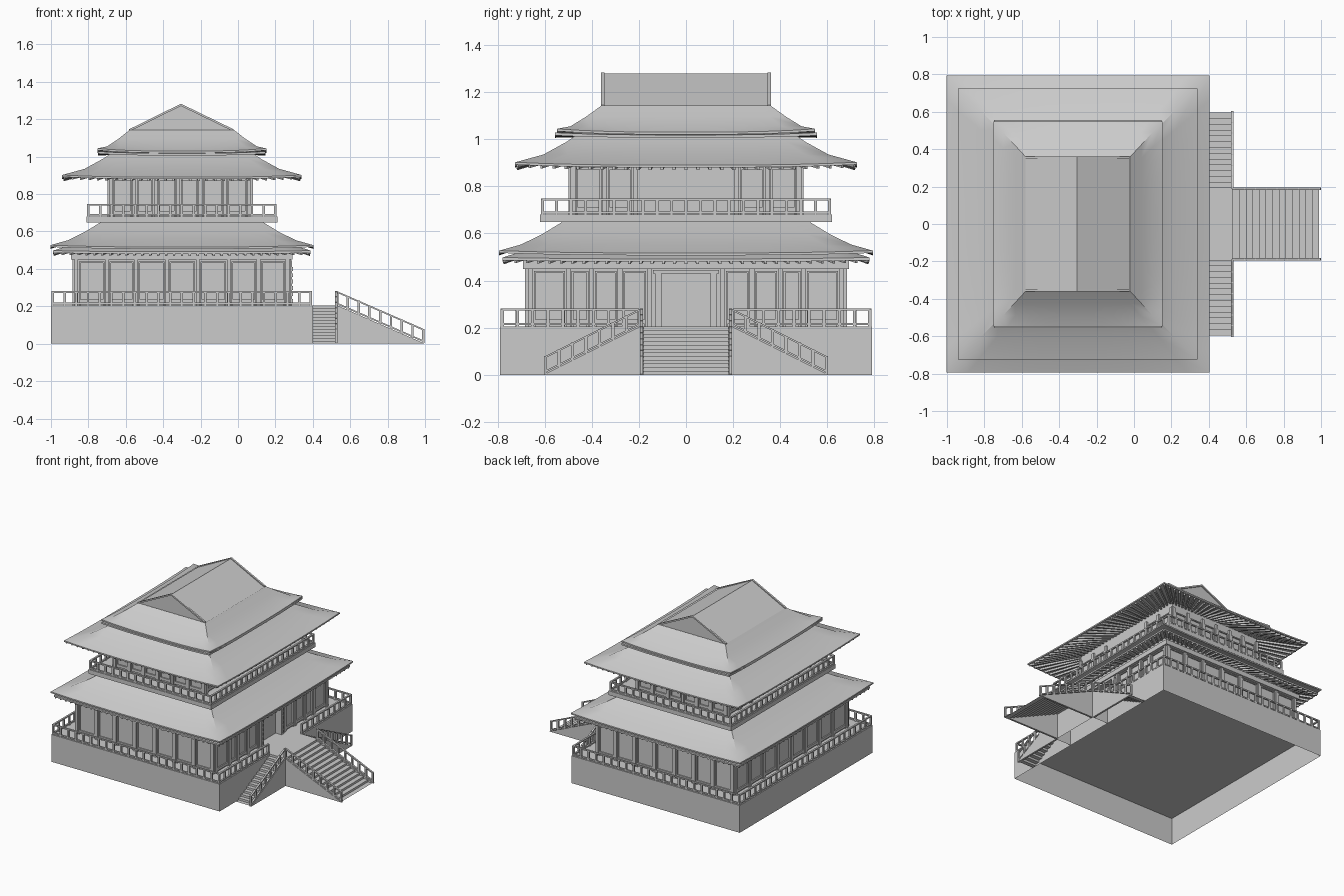
import bpy, bmesh
from mathutils import Vector

if "Cube" in bpy.data.objects:
    bpy.data.objects.remove(bpy.data.objects["Cube"])

CX = -0.30  # centre of the building in x (stairs extend to +x)
HEX = [(0, 3, 2, 1), (0, 1, 5, 4), (1, 2, 6, 5), (2, 3, 7, 6), (3, 0, 4, 7), (4, 5, 6, 7)]


def hexa(bm, pts, bottom=True):
    v = [bm.verts.new(p) for p in pts]
    for f in HEX[0 if bottom else 1:]:
        bm.faces.new([v[i] for i in f])


def box(bm, x0, x1, y0, y1, z0, z1, bottom=True):
    c = [(x0, y0), (x1, y0), (x1, y1), (x0, y1)]
    hexa(bm, [(x, y, z) for z in (z0, z1) for x, y in c], bottom)


def beam(bm, p, q, w, h):
    """Bar from p to q, width w (horizontal), height h (vertical)."""
    p, q = Vector(p), Vector(q)
    d = q - p
    s = Vector((d.y, -d.x, 0)).normalized() * w / 2
    u = Vector((0, 0, h / 2))
    hexa(bm, [p - s - u, p + s - u, q + s - u, q - s - u, p - s + u, p + s + u, q + s + u, q - s + u])


def finish(name, bm, smooth=False):
    bmesh.ops.recalc_face_normals(bm, faces=bm.faces)
    me = bpy.data.meshes.new(name)
    bm.to_mesh(me)
    bm.free()
    ob = bpy.data.objects.new(name, me)
    bpy.context.collection.objects.link(ob)
    if smooth:
        bpy.ops.object.select_all(action='DESELECT')
        ob.select_set(True)
        bpy.context.view_layer.objects.active = ob
        bpy.ops.object.shade_smooth_by_angle(angle=0.5)
    return ob


def railing(bm, p, q, h=0.075, step=0.062, w=0.013):
    """Top rail, bottom rail and posts from p to q (may slope)."""
    p, q = Vector(p), Vector(q)
    n = max(1, round((q - p).length / step))
    for f in (0.13, 0.95):
        off = Vector((0, 0, h * f))
        beam(bm, p + off, q + off, w, 0.009)
    for i in range(n + 1):
        c = p.lerp(q, i / n)
        box(bm, c.x - w / 2, c.x + w / 2, c.y - w / 2, c.y + w / 2, c.z, c.z + h)


def ring(hx, hy, z, lift=0.0, n=12):
    """Rectangle around the building axis with upturned corners."""
    c = [(-hx, -hy), (hx, -hy), (hx, hy), (-hx, hy)]
    out = []
    for k in range(4):
        a, b = c[k], c[(k + 1) % 4]
        for i in range(n):
            t = i / n
            out.append((CX + a[0] + (b[0] - a[0]) * t, a[1] + (b[1] - a[1]) * t,
                        z + lift * abs(2 * t - 1) ** 3))
    return out


def roof(name, rings):
    bm = bmesh.new()
    vs = [[bm.verts.new(p) for p in ring(*r)] for r in rings]
    for a, b in zip(vs, vs[1:]):
        for i in range(len(a)):
            j = (i + 1) % len(a)
            bm.faces.new((a[i], a[j], b[j], b[i]))
    return finish(name, bm, True)


def rafters(name, inner, outer, n, w=0.012, h=0.014):
    bm = bmesh.new()
    for p, q in zip(ring(*inner, n), ring(*outer, n)):
        beam(bm, p, q, w, h)
    finish(name, bm)


def side_box(bm, side, hx, hy, u0, u1, d0, d1, z0, z1):
    """Box on one wall: u along the wall, d outward from it."""
    if side == 'front':
        box(bm, u0, u1, -hy - d1, -hy - d0, z0, z1)
    elif side == 'back':
        box(bm, u0, u1, hy + d0, hy + d1, z0, z1)
    elif side == 'right':
        box(bm, CX + hx + d0, CX + hx + d1, u0, u1, z0, z1)
    else:
        box(bm, CX - hx - d1, CX - hx - d0, u0, u1, z0, z1)


def panels(bm, side, hx, hy, breaks, z0, z1):
    """Posts at every break and a framed panel in every bay."""
    for u in breaks:
        side_box(bm, side, hx, hy, u - .01, u + .01, 0, .014, z0, z1 + .03)
    for a, b in zip(breaks, breaks[1:]):
        a, b, t = a + .014, b - .014, .008
        for u0, u1, w0, w1 in ((a, a + t, z0, z1), (b - t, b, z0, z1),
                               (a, b, z1 - t, z1), (a, b, z0 + .01, z0 + .03)):
            side_box(bm, side, hx, hy, u0, u1, 0, .009, w0, w1)


# Terrace base, hollow underneath, and its railing
bm = bmesh.new()
box(bm, -1.0, 0.40, -0.79, 0.79, 0, 0.205, False)
finish("terrace_base", bm)
bm = bmesh.new()
T = 0.205
for p, q in (((-.99, -.78, T), (.39, -.78, T)), ((-.99, .78, T), (.39, .78, T)),
             ((-.99, -.78, T), (-.99, .78, T)), ((.39, -.78, T), (.39, -.2, T)),
             ((.39, .2, T), (.39, .78, T))):
    railing(bm, p, q)
finish("terrace_railing", bm)

# Landing with a front flight and two side flights
bm = bmesh.new()
box(bm, 0.40, 0.53, -0.195, 0.195, 0, 0.205, False)
finish("stair_landing", bm)


def flight(name, top, run, across, n=13):
    """Zigzag sheet of steps going down along run, as wide as across."""
    top, run, across = Vector(top), Vector(run), Vector(across)
    bm = bmesh.new()
    prof = []
    for i in range(n):
        prof += [top + run * (i / n) - Vector((0, 0, T * k / n)) for k in (i, i + 1)]
    prof.append(top + run - Vector((0, 0, T)))
    rows = [[bm.verts.new(p), bm.verts.new(p + across)] for p in prof]
    for a, b in zip(rows, rows[1:]):
        bm.faces.new((a[0], a[1], b[1], b[0]))
    finish(name, bm)


def stringer(name, top, end, thick):
    """Triangular side wall of a flight with its sloped railing."""
    top, end, th = Vector(top), Vector(end), Vector(thick)
    bm = bmesh.new()
    tri = [top, end, Vector((top.x, top.y, 0))]
    a = [bm.verts.new(p) for p in tri]
    b = [bm.verts.new(p + th) for p in tri]
    bm.faces.new(a)
    bm.faces.new(b)
    for i in range(3):
        j = (i + 1) % 3
        bm.faces.new((a[i], a[j], b[j], b[i]))
    railing(bm, top + th / 2, end.lerp(top, .02) + th / 2)
    finish(name, bm)


flight("front_steps", (.53, -.19, T), (.46, 0, 0), (0, .38, 0))
for s, nm in ((-1, "south"), (1, "north")):
    stringer(nm + "_front_stair_wall", (.53, s * .195, T), (1.0, s * .195, 0), (0, -s * .014, 0))
    flight(nm + "_side_steps", (.40, s * .195, T), (0, s * .40, 0), (.125, 0, 0))
    stringer(nm + "_side_stair_wall", (.532, s * .195, T), (.532, s * .605, 0), (-.014, 0, 0))

# Ground floor walls, leaving a recess for the door on the right side
GX, GY = 0.57, 0.67
bm = bmesh.new()
box(bm, CX - GX, CX + GX - .03, -GY, GY, T, .56)
for u0, u1, z0 in ((-GY, -.13, T), (.13, GY, T), (-.13, .13, .43)):
    box(bm, CX + GX - .03, CX + GX, u0, u1, z0, .56)
finish("ground_floor_walls", bm)
bm = bmesh.new()
xs = [-.865, -.70, -.545, -.38, -.215, -.05, .11, .265]
ys = [-.66, -.5, -.40, -.28, -.155]
for side in ('front', 'back'):
    panels(bm, side, GX, GY, xs, T, .44)
    side_box(bm, side, GX, GY, CX - GX - .022, CX + GX + .022, 0, .022, .45, .485)
panels(bm, 'left', GX, GY, [-.66 + .165 * i for i in range(9)], T, .44)
panels(bm, 'right', GX, GY, ys, T, .44)
panels(bm, 'right', GX, GY, [-y for y in reversed(ys)], T, .44)
for side in ('left', 'right'):
    side_box(bm, side, GX, GY, -GY, GY, 0, .022, .45, .485)
finish("ground_floor_panels", bm)

# Door leaves folded back with raised squares, and the plain board above
bm = bmesh.new()
for s in (-1, 1):
    a, b = sorted((s * .105, s * .132))
    side_box(bm, 'right', GX, GY, a, b, -.03, .02, T, .43)
    for k in range(6):
        side_box(bm, 'right', GX, GY, a + .006, b - .006, .02, .025, .22 + k * .034, .24 + k * .034)
side_box(bm, 'right', GX, GY, -.14, .14, 0, .02, .43, .445)
finish("entrance_door", bm)
bm = bmesh.new()
beam(bm, (.315, -.16, .502), (.315, .18, .502), .016, .035)
finish("entrance_board", bm)

# Lower roof with a second eave layer and rafters
roof("lower_roof", [(.43, .52, .652), (.52, .61, .597), (.61, .70, .553), (.703, .793, .517, .010),
                    (.703, .793, .507, .010), (.56, .66, .55)])
roof("lower_eave_layer", [(.57, .66, .535), (.688, .778, .492, .006), (.688, .778, .48, .006), (.57, .66, .52)])
rafters("lower_rafters", (.58, .67, .512, 0), (.682, .772, .477, .006), 32)

# Balcony slab and railing
bm = bmesh.new()
box(bm, CX - .51, CX + .51, -.62, .62, .648, .68)
finish("balcony_slab", bm)
bm = bmesh.new()
c = [(CX - .50, -.61, .68), (CX + .50, -.61, .68), (CX + .50, .61, .68), (CX - .50, .61, .68)]
for i in range(4):
    railing(bm, c[i], c[(i + 1) % 4], .067)
finish("balcony_railing", bm)

# Upper floor walls and panels
UX, UY = .375, .485
bm = bmesh.new()
box(bm, CX - UX - .01, CX + UX - .01, -UY, UY, .68, .98)
finish("upper_floor_walls", bm)
bm = bmesh.new()
for side in ('front', 'back'):
    panels(bm, side, UX, UY, [-.68, -.555, -.44, -.32, -.2, -.07, .06], .68, .88)
for side in ('left', 'right'):
    for br in ([-.48, -.345, -.215], [.215, .345, .48]):
        panels(bm, side, UX + (.01 if side == 'left' else -.01), UY, br, .68, .88)
finish("upper_floor_panels", bm)

# Middle roof with rafters
roof("middle_roof", [(.36, .445, 1.03), (.42, .505, .99), (.52, .605, .935), (.64, .725, .89, .012),
                     (.64, .725, .88, .012), (.36, .46, .965)])
rafters("middle_rafters", (.37, .47, .95, 0), (.63, .715, .876, .012), 28)

# Top roof skirt with a second eave layer, then the gable block
roof("top_roof_skirt", [(.28, .36, 1.142), (.34, .425, 1.095), (.40, .49, 1.055), (.452, .548, 1.030, .014),
                        (.452, .548, 1.020, .014), (.34, .42, 1.035)])
roof("top_eave_layer", [(.34, .42, 1.03), (.448, .556, 1.018, .010), (.448, .556, 1.006, .010), (.34, .42, 1.01)])
bm = bmesh.new()
tri = [(CX - .283, 1.137), (CX + .277, 1.137), (CX - .005, 1.278)]
a, b = [[bm.verts.new((x, y, z)) for x, z in tri] for y in (-.352, .352)]
bm.faces.new(a)
bm.faces.new(b)
for i in range(3):
    j = (i + 1) % 3
    bm.faces.new((a[i], a[j], b[j], b[i]))
for y in (-.354, .354):
    for x, z in tri[:2]:
        beam(bm, (x, y, z + .003), (tri[2][0], y, 1.277), .014, .012)
finish("gable_roof", bm)
